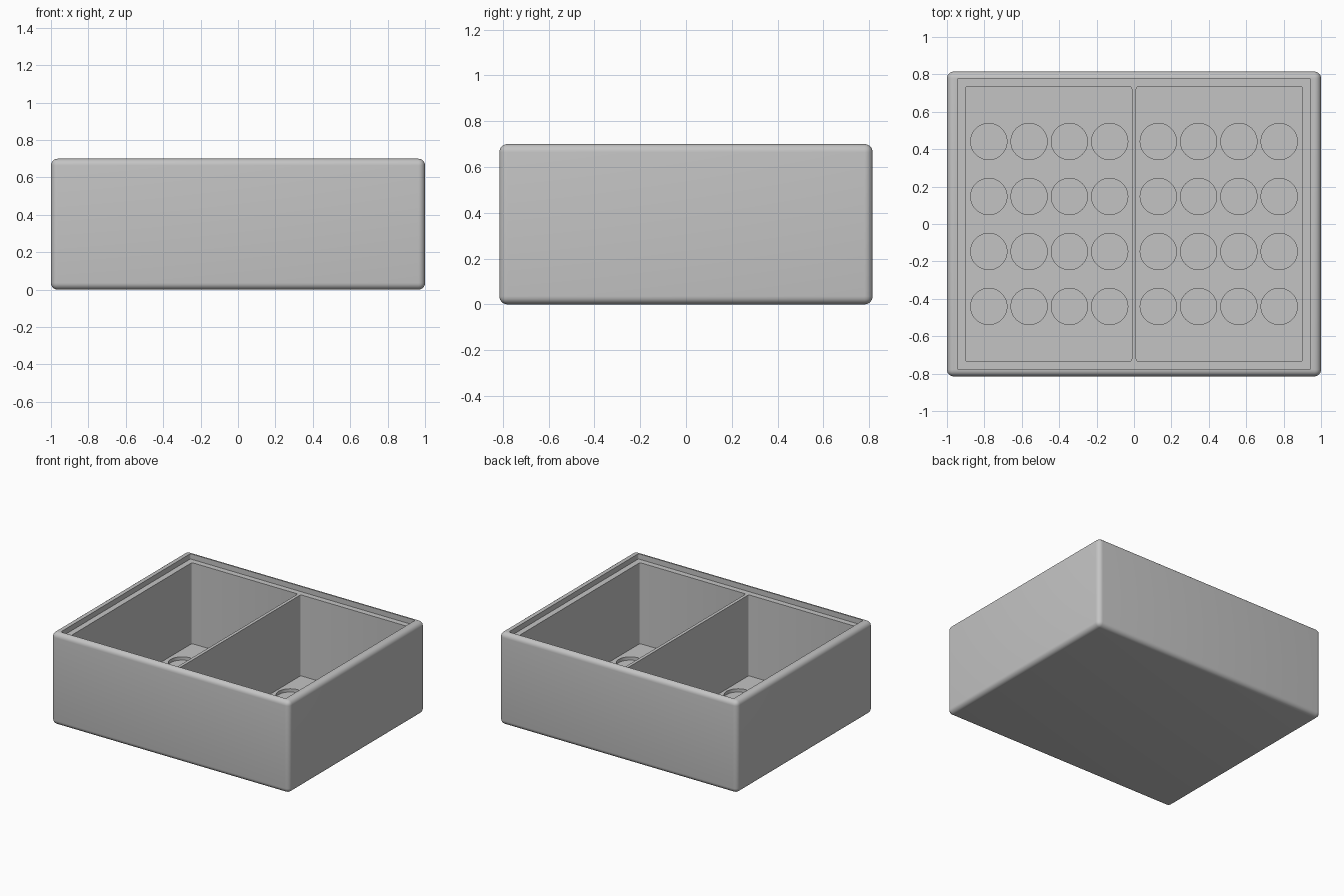
import bpy, bmesh, math
from mathutils import Matrix, Vector

old = bpy.data.objects.get("Cube")
if old:
    bpy.data.objects.remove(old, do_unlink=True)

LENGTH, DEPTH, HEIGHT = 2.0, 1.63, 0.70
SHELF_Z, FLOOR_Z, POCKET_Z = 0.66, 0.045, 0.02
ABOVE = 0.8

grey = bpy.data.materials.new("plain grey")
grey.use_nodes = True
colour = (0.55, 0.55, 0.55, 1)
grey.diffuse_color = colour
grey.node_tree.nodes["Principled BSDF"].inputs["Base Color"].default_value = colour


def make_object(name, bm):
    mesh = bpy.data.meshes.new(name)
    bm.to_mesh(mesh)
    bm.free()
    mesh.materials.append(grey)
    ob = bpy.data.objects.new(name, mesh)
    bpy.context.collection.objects.link(ob)
    return ob


def box(name, x0, x1, y0, y1, z0, z1, radius, segments, upright_only=True):
    """Box with rounded edges, either all of them or just the upright ones."""
    bm = bmesh.new()
    centre = Vector((x0 + x1, y0 + y1, z0 + z1)) / 2
    size = Matrix.Diagonal((x1 - x0, y1 - y0, z1 - z0, 1))
    bmesh.ops.create_cube(bm, size=1, matrix=Matrix.Translation(centre) @ size)
    edges = [e for e in bm.edges if not upright_only
             or abs(e.verts[0].co.z - e.verts[1].co.z) > 0.01]
    bmesh.ops.bevel(bm, geom=edges, offset=radius, segments=segments,
                    profile=0.5, affect='EDGES')
    return make_object(name, bm)


def carve(target, cutter):
    cutter.hide_render = True
    mod = target.modifiers.new("carve", 'BOOLEAN')
    mod.operation = 'DIFFERENCE'
    mod.solver = 'EXACT'
    mod.object = cutter
    bpy.context.view_layer.objects.active = target
    bpy.ops.object.modifier_apply(modifier=mod.name)
    bpy.data.objects.remove(cutter, do_unlink=True)


# Rounded outer body
tray = box("tray_body", -LENGTH / 2, LENGTH / 2, -DEPTH / 2, DEPTH / 2,
           0, HEIGHT, 0.036, 6, upright_only=False)

# Shallow step for a lid inside the rim
carve(tray, box("rim_cutter", -0.945, 0.945, -0.778, 0.778, SHELF_Z, ABOVE, 0.01, 3))

# Two deep compartments with a thin divider between them
for side in (-1, 1):
    x0, x1 = sorted((side * 0.012, side * 0.902))
    carve(tray, box("compartment_cutter", x0, x1, -0.735, 0.735, FLOOR_Z, ABOVE, 0.012, 3))

# Four by four round pockets in each compartment floor
bm = bmesh.new()
for side in (-1, 1):
    for col in range(4):
        for row in range(4):
            spot = Vector((side * (0.13 + 0.2155 * col), -0.441 + 0.294 * row,
                           POCKET_Z + 0.05))
            bmesh.ops.create_cone(bm, cap_ends=True, segments=48, radius1=0.097,
                                  radius2=0.097, depth=0.1,
                                  matrix=Matrix.Translation(spot))
carve(tray, make_object("pocket_cutter", bm))

# Smooth rounded edges, crisp inner corners
bpy.ops.object.select_all(action='DESELECT')
tray.select_set(True)
bpy.context.view_layer.objects.active = tray
bpy.ops.object.shade_smooth_by_angle(angle=math.radians(35))
